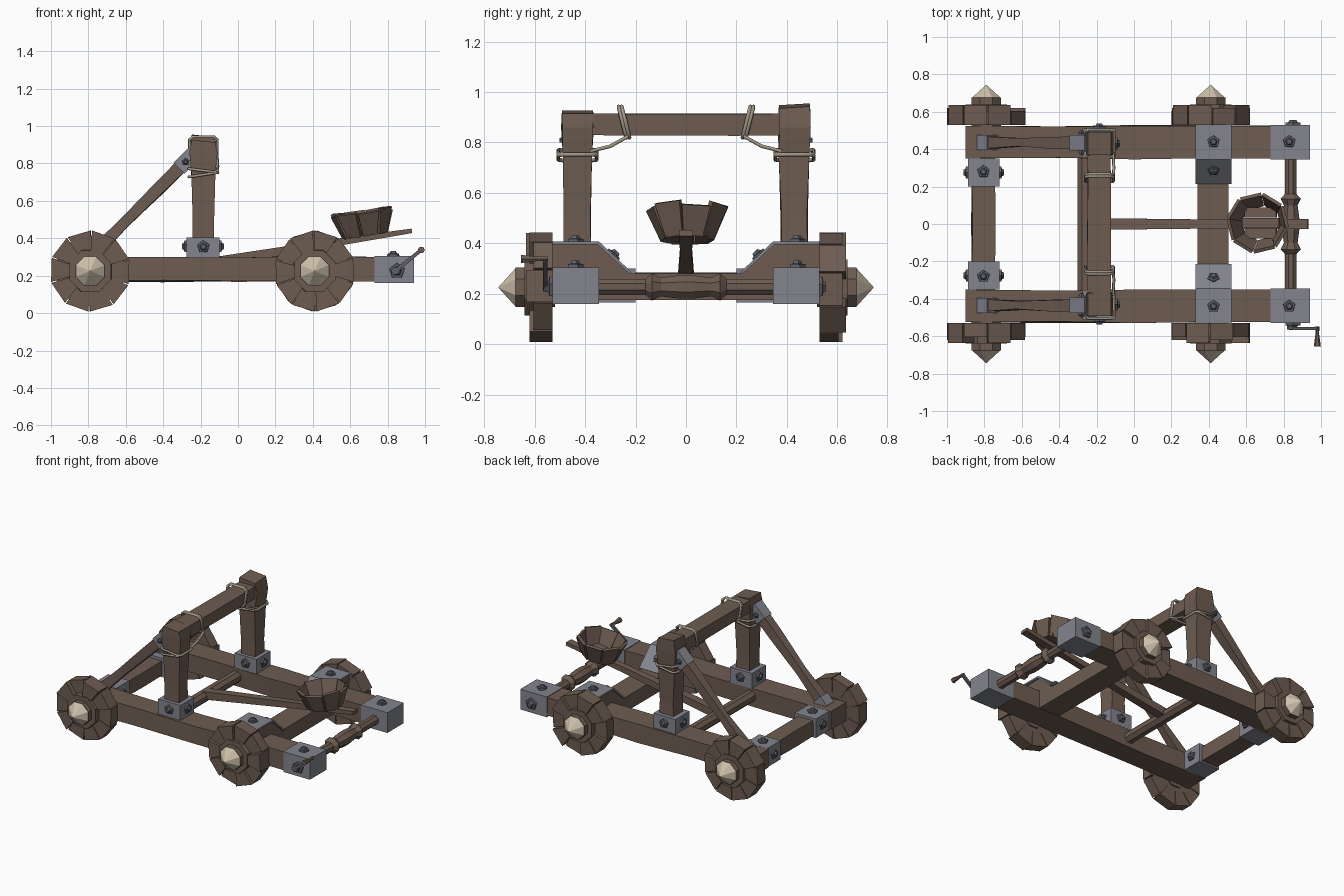
import bpy, bmesh, math, random
from mathutils import Vector as V, Matrix

if "Cube" in bpy.data.objects:
    bpy.data.objects.remove(bpy.data.objects["Cube"])

random.seed(4)

def mat(name, c):
    m = bpy.data.materials.new(name)
    m.diffuse_color = (*c, 1)
    m.use_nodes = True
    m.node_tree.nodes["Principled BSDF"].inputs["Base Color"].default_value = m.diffuse_color
    return m

WOOD = mat("brown_wood", (0.155, 0.108, 0.083))
METAL = mat("grey_metal", (0.23, 0.235, 0.27))
BOLT = mat("dark_iron", (0.115, 0.118, 0.138))
PALE = mat("pale_wood", (0.62, 0.53, 0.41))
ROPE = mat("rope_tan", (0.36, 0.31, 0.24))

def loft(name, rings, m):
    """Skin a list of equal vertex rings and cap both ends."""
    bm = bmesh.new()
    vs = [[bm.verts.new(p) for p in r] for r in rings]
    n = len(vs[0])
    for a, b in zip(vs, vs[1:]):
        for i in range(n):
            bm.faces.new((a[i], a[(i + 1) % n], b[(i + 1) % n], b[i]))
    bm.faces.new(vs[0])
    bm.faces.new(vs[-1])
    bmesh.ops.recalc_face_normals(bm, faces=bm.faces)
    me = bpy.data.meshes.new(name)
    bm.to_mesh(me)
    bm.free()
    me.materials.append(m)
    ob = bpy.data.objects.new(name, me)
    bpy.context.collection.objects.link(ob)
    return ob

def sweep(name, stations, m, n=4, up=(0, 0, 1), jit=0.0, phase=0.0):
    """Stations (point, half width, half height) along a straight axis."""
    pts = [V(s[0]) for s in stations]
    d = (pts[-1] - pts[0]).normalized()
    u = d.cross(V(up)).normalized()
    v = u.cross(d)
    rings = []
    for k, (p, (_, a, b)) in enumerate(zip(pts, stations)):
        j = jit if 0 < k < len(pts) - 1 else 0
        if n == 4:
            cs = [(-a, -b), (a, -b), (a, b), (-a, b)]
        else:
            cs = [(a * math.cos(phase + i * math.tau / n), b * math.sin(phase + i * math.tau / n)) for i in range(n)]
        rings.append([p + u * (x + random.uniform(-j, j)) + v * (y + random.uniform(-j, j)) for x, y in cs])
    return loft(name, rings, m)

def box(name, lo, hi, m):
    x, y = (lo[0] + hi[0]) / 2, (lo[1] + hi[1]) / 2
    a, b = abs(hi[0] - lo[0]) / 2, abs(hi[1] - lo[1]) / 2
    return sweep(name, [((x, y, lo[2]), a, b), ((x, y, hi[2]), a, b)], m, up=(0, 1, 0))

def bolt(p, d, r=0.036):
    """Five-sided bolt head on a washer."""
    p, d = V(p), V(d).normalized()
    up = (0, 0, 1) if abs(d.z) < 0.9 else (0, 1, 0)
    st = [(-0.01, r), (0.012, r * 0.92), (0.014, r * 0.6), (0.026, r * 0.42)]
    sweep("bolt", [(p + d * t, q, q) for t, q in st], BOLT, 5, up, phase=0.3)

def rope(name, pts, closed):
    cu = bpy.data.curves.new(name, 'CURVE')
    cu.dimensions = '3D'
    cu.bevel_depth, cu.bevel_resolution = 0.008, 1
    sp = cu.splines.new('POLY')
    sp.points.add(len(pts) - 1)
    for q, p in zip(sp.points, pts):
        q.co = (*p, 1)
    sp.use_cyclic_u = closed
    cu.materials.append(ROPE)
    bpy.context.collection.objects.link(bpy.data.objects.new(name, cu))

def loop_pts(a, b):
    k = 0.75
    return [(a, -b * k), (a, b * k), (a * k, b), (-a * k, b), (-a, b * k), (-a, -b * k), (-a * k, -b), (a * k, -b)]

def wheel(cx, s):
    cz, R, rot = 0.225, 0.217, random.uniform(-0.05, 0.05)
    # rim blocks with narrow gaps
    for i in range(10):
        a0, a1 = [math.pi / 2 + rot + (i + k) * math.tau / 10 for k in (0.025, 0.975)]
        y1 = random.choice((0.605, 0.62, 0.635))
        ring = lambda y: [(cx + r * math.cos(a), s * y, cz + r * math.sin(a))
                          for r, a in ((0.06, a0), (R, a0), (R, a1), (0.06, a1))]
        loft("wheel_block", [ring(0.53), ring(y1)], WOOD)
    def disc(name, prof, m, n):
        sweep(name, [((cx, s * y, cz), r, r) for y, r in prof], m, n, phase=math.pi / 8)
    disc("wheel_core", [(0.535, 0.19), (0.6, 0.19)], WOOD, 10)
    disc("wheel_boss", [(0.53, 0.125), (0.64, 0.12)], WOOD, 8)
    disc("wheel_hub", [(0.52, 0.085), (0.675, 0.085)], WOOD, 8)
    disc("hub_cap", [(0.675, 0.083), (0.743, 0.002)], PALE, 8)

for s in (-1, 1):
    wheel(-0.79, s)
    wheel(0.41, s)

    # side beam
    sweep("side_beam", [((x, s * 0.438, 0.235), 0.087, 0.065) for x in (-0.9, -0.4, 0.0, 0.35, 0.8)], WOOD, jit=0.006)
    # end cap holding the winch
    box("winch_block", (0.73, s * 0.345, 0.16), (0.94, s * 0.53, 0.305), METAL)
    bolt((0.83, s * 0.44, 0.305), (0, 0, 1))
    bolt((0.85, s * 0.53, 0.225), (0, s, 0), 0.045)

    # rear cross-beam bracket
    box("rear_bracket", (-0.887, s * 0.2, 0.165), (-0.72, s * 0.35, 0.3), METAL)
    bolt((-0.805, s * 0.28, 0.3), (0, 0, 1))
    for d in (-1, 1):
        bolt((-0.8035 + d * 0.083, s * 0.275, 0.235), (d, 0, 0))

    # front bracket: stepped plate over the raised beam end
    prof = [(0.225, 0.28), (0.35, 0.395), (0.53, 0.395), (0.53, 0.407), (0.345, 0.407), (0.215, 0.285)]
    loft("front_plate", [[(x, s * y, z) for y, z in prof] for x in (0.328, 0.522)], METAL)
    bolt((0.425, s * 0.44, 0.405), (0, 0, 1))
    bolt((0.425, s * 0.29, 0.348), (0, -s * 0.68, 0.73))

    # post with its bracket
    top = 0.92 if s < 0 else 0.945
    st = [(0.29, 0.058, 0.055), (0.5, 0.054, 0.052), (0.75, 0.062, 0.06), (0.86, 0.073, 0.062), (top, 0.062, 0.062)]
    post = sweep("post", [((-0.185, s * 0.43, z), a, b) for z, a, b in st], WOOD, up=(0, 1, 0), jit=0.004)
    for v in post.data.vertices:
        if v.co.z > 0.9:
            v.co.z -= 0.1 * (v.co.x + 0.185) - (0.06 * (v.co.y - 0.43) if s > 0 else 0)
    box("post_bracket", (-0.275, s * 0.352, 0.295), (-0.1, s * 0.51, 0.405), METAL)
    bolt((-0.185, s * 0.51, 0.355), (0, s, 0))
    bolt((-0.185, s * 0.352, 0.355), (0, -s, 0))
    for d in (-1, 1):
        bolt((-0.1875 + d * 0.087, s * 0.43, 0.355), (d, 0, 0))

    # diagonal brace with metal ends
    p0, p1 = V((-0.81, s * 0.435, 0.28)), V((-0.235, s * 0.435, 0.855))
    sweep("brace", [(p0.lerp(p1, t), a, b) for t, a, b in
                    ((0, 0.035, 0.035), (0.35, 0.022, 0.026), (0.7, 0.03, 0.033), (1, 0.034, 0.036))], WOOD, jit=0.004)
    sweep("brace_top_clamp", [(p0.lerp(p1, t), 0.041, 0.042) for t in (0.86, 1.0)], METAL)
    sweep("brace_foot_clamp", [(p0.lerp(p1, t), 0.04, 0.04) for t in (0.0, 0.09)], METAL)
    for d in (-1, 1):
        bolt((-0.28, s * 0.435 + d * 0.04, 0.808), (0, d, 0), 0.022)

    # rope lashings on post and top beam
    for z, t in ((0.74, 0.15), (0.762, -0.12)):
        rope("post_rope", [(-0.185 + x, s * 0.43 + y, z + t * x) for x, y in loop_pts(0.078, 0.076)], True)
    for o in (0.0, 0.012):
        rope("beam_rope", [(-0.185 + x, s * (0.24 + o + 0.25 * z), 0.881 + z) for x, z in loop_pts(0.074, 0.062)], True)
    rope("tie_rope", [(-0.11, s * 0.228, 0.825), (-0.108, s * 0.3, 0.785), (-0.11, s * 0.38, 0.825 - 0.06)], False)

# cross beams
sweep("rear_cross_beam", [((-0.805, y, 0.23), 0.062, 0.052) for y in (-0.36, 0, 0.36)], WOOD, jit=0.004)
half = [(0.53, 0.175), (0.53, 0.395), (0.35, 0.395), (0.225, 0.28)]
outline = half + [(-y, z) for y, z in half[::-1]]
loft("front_cross_beam", [[(x, y, z) for y, z in outline] for x in (0.34, 0.505)], WOOD)
sweep("top_beam", [((-0.187, y, 0.872), 0.062, 0.043) for y in (-0.49, -0.15, 0.2, 0.48)], WOOD, jit=0.003)
sweep("arm_axle", [((-0.262, y, 0.24), 0.042, 0.042) for y in (-0.36, 0.36)], WOOD, 8, phase=math.pi / 8)

# throwing arm
sweep("throwing_arm", [((-0.27, 0, 0.25), 0.032, 0.028), ((0.5, 0, 0.374), 0.023, 0.02),
                       ((0.93, 0, 0.44), 0.028, 0.012)], WOOD)

# bucket of slats, tilted with the arm
T = Matrix.Translation((0.68, 0.005, 0.415)) @ Matrix.Rotation(math.radians(-9), 4, 'Y')
tan = math.tan(math.pi / 8)
for i in range(8):
    a = (i + 0.3) * math.tau / 8
    c, s = math.cos(a), math.sin(a)
    h = 0.128 + random.uniform(-0.012, 0.012)
    sweep("bucket_slat", [(T @ V((0.108 * c, 0.092 * s, 0)), 0.1 * tan * 0.95, 0.009),
                          (T @ V((0.15 * c, 0.146 * s, h)), 0.15 * tan * 0.93, 0.009)],
          WOOD, up=(c, s, 0))
for k in (-1, 0, 1):
    L = 0.1 if k == 0 else 0.085
    sweep("bucket_floor", [(T @ V((x, k * 0.056, 0.015)), 0.026, 0.012) for x in (-L, L)], WOOD)

# winch roller with turned rings
prof = [(0.36, 0.034), (0.16, 0.034), (0.135, 0.058), (0.1, 0.04), (0.03, 0.05)]
prof = prof + [(-y, r) for y, r in prof[::-1]]
sweep("winch_roller", [((0.838, y, 0.227), r, r) for y, r in prof], WOOD, 8, phase=math.pi / 8)

# crank on the front side
sweep("crank_axle", [((0.84, y, 0.225), 0.022, 0.022) for y in (-0.52, -0.565)], BOLT, 6)
sweep("crank_arm", [((0.835, -0.558, 0.22), 0.008, 0.01), ((0.985, -0.558, 0.342), 0.008, 0.01)], BOLT)
sweep("crank_handle", [((0.98, y, 0.338), r, r) for y, r in ((-0.548, 0.011), (-0.59, 0.01), (-0.655, 0.019))], WOOD, 6)
